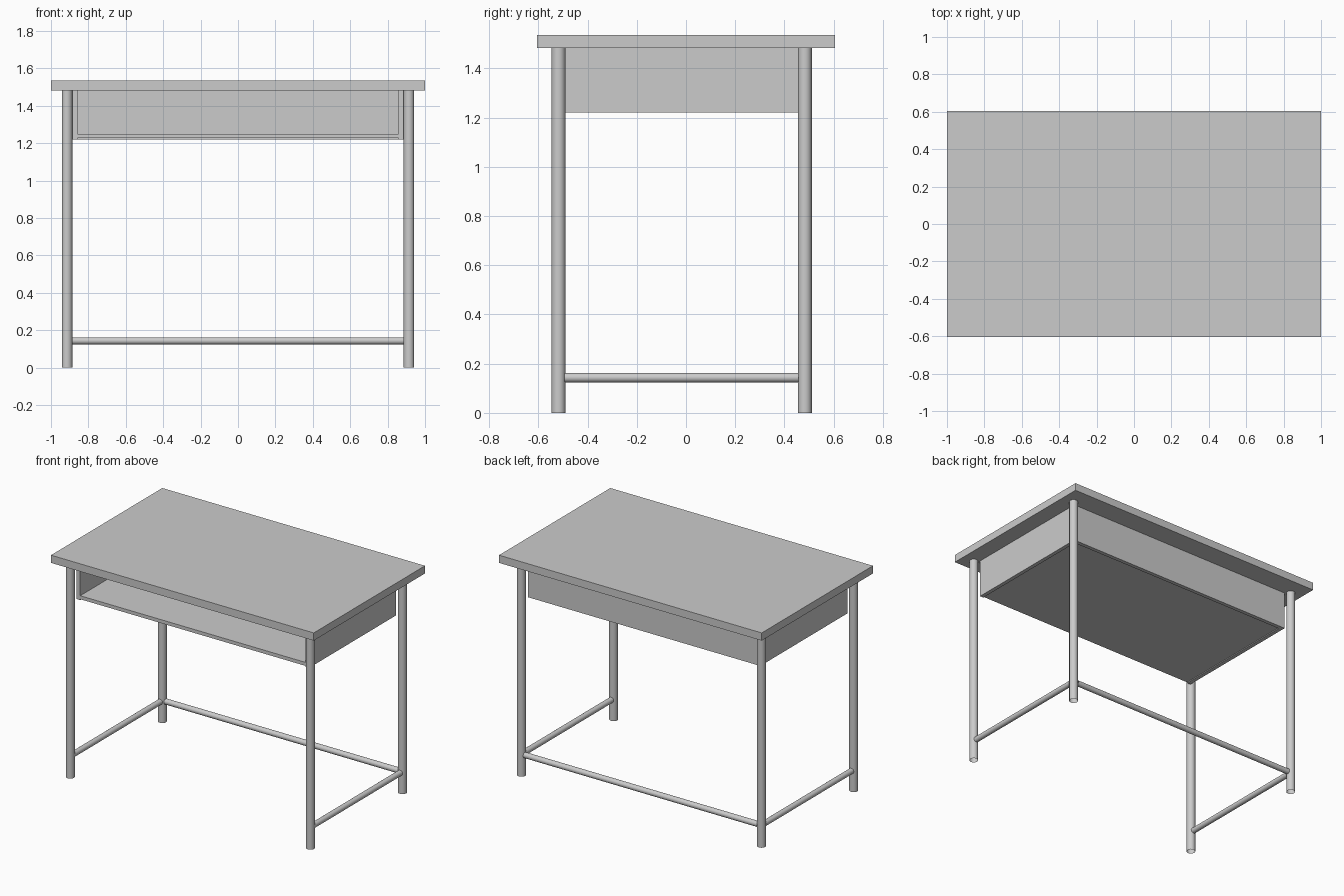
import bpy
import bmesh
from math import pi
from mathutils import Matrix

cube = bpy.data.objects.get("Cube")
if cube:
    bpy.data.objects.remove(cube, do_unlink=True)

GREY = (0.6, 0.6, 0.6, 1)
grey = bpy.data.materials.new("light grey")
grey.use_nodes = True
grey.diffuse_color = GREY
grey.node_tree.nodes["Principled BSDF"].inputs["Base Color"].default_value = GREY


def add_object(name, bm):
    mesh = bpy.data.meshes.new(name)
    bm.to_mesh(mesh)
    bm.free()
    mesh.materials.append(grey)
    obj = bpy.data.objects.new(name, mesh)
    bpy.context.collection.objects.link(obj)
    return obj


def box(name, x, y, z):
    """Box spanning the (low, high) ranges x, y and z."""
    bm = bmesh.new()
    bmesh.ops.create_cube(bm, size=1)
    for v in bm.verts:
        for i, (low, high) in enumerate((x, y, z)):
            v.co[i] = low if v.co[i] < 0 else high
    return add_object(name, bm)


def tube(name, radius, length, centre, axis="Z"):
    """Open round tube along one axis."""
    bm = bmesh.new()
    bmesh.ops.create_cone(bm, cap_ends=False, segments=24,
                          radius1=radius, radius2=radius, depth=length)
    turn = {"X": Matrix.Rotation(pi / 2, 4, "Y"),
            "Y": Matrix.Rotation(pi / 2, 4, "X"),
            "Z": Matrix.Identity(4)}[axis]
    bm.transform(Matrix.Translation(centre) @ turn)
    for f in bm.faces:
        f.smooth = True
    return add_object(name, bm)


TOP_Z, UNDER_Z, TRAY_Z = 1.535, 1.482, 1.22
LEG_X, LEG_R, RAIL_R, RAIL_Z = 0.914, 0.028, 0.019, 0.143
FRONT_Y, BACK_Y = -0.518, 0.483
SIDE_X, TRAY_FRONT, TRAY_BACK, PANEL = 0.885, -0.49, 0.456, 0.027

# Desktop
box("desktop", (-1, 1), (-0.605, 0.605), (UNDER_Z, TOP_Z))

# Legs, side rails and side panels, one set on each side
for side, s in (("left", 1), ("right", -1)):
    for end, y in (("front", FRONT_Y), ("back", BACK_Y)):
        tube(f"{end}_leg_{side}", LEG_R, UNDER_Z, (s * LEG_X, y, UNDER_Z / 2))
    tube(f"side_rail_{side}", RAIL_R, BACK_Y - FRONT_Y - 1.8 * LEG_R,
         (s * LEG_X, (FRONT_Y + BACK_Y) / 2, RAIL_Z), "Y")
    box(f"side_panel_{side}", sorted((s * SIDE_X, s * (SIDE_X - PANEL))),
        (TRAY_FRONT, TRAY_BACK), (TRAY_Z, UNDER_Z))

# Back rail
tube("back_rail", RAIL_R, 2 * LEG_X - 1.8 * LEG_R, (0, BACK_Y, RAIL_Z), "X")

# Back panel and storage shelf, open at the front
inner = SIDE_X - PANEL
box("back_panel", (-inner, inner), (TRAY_BACK - PANEL, TRAY_BACK), (TRAY_Z, UNDER_Z))
box("storage_shelf", (-inner, inner), (TRAY_FRONT, TRAY_BACK - PANEL),
    (TRAY_Z + 0.006, TRAY_Z + 0.03))
